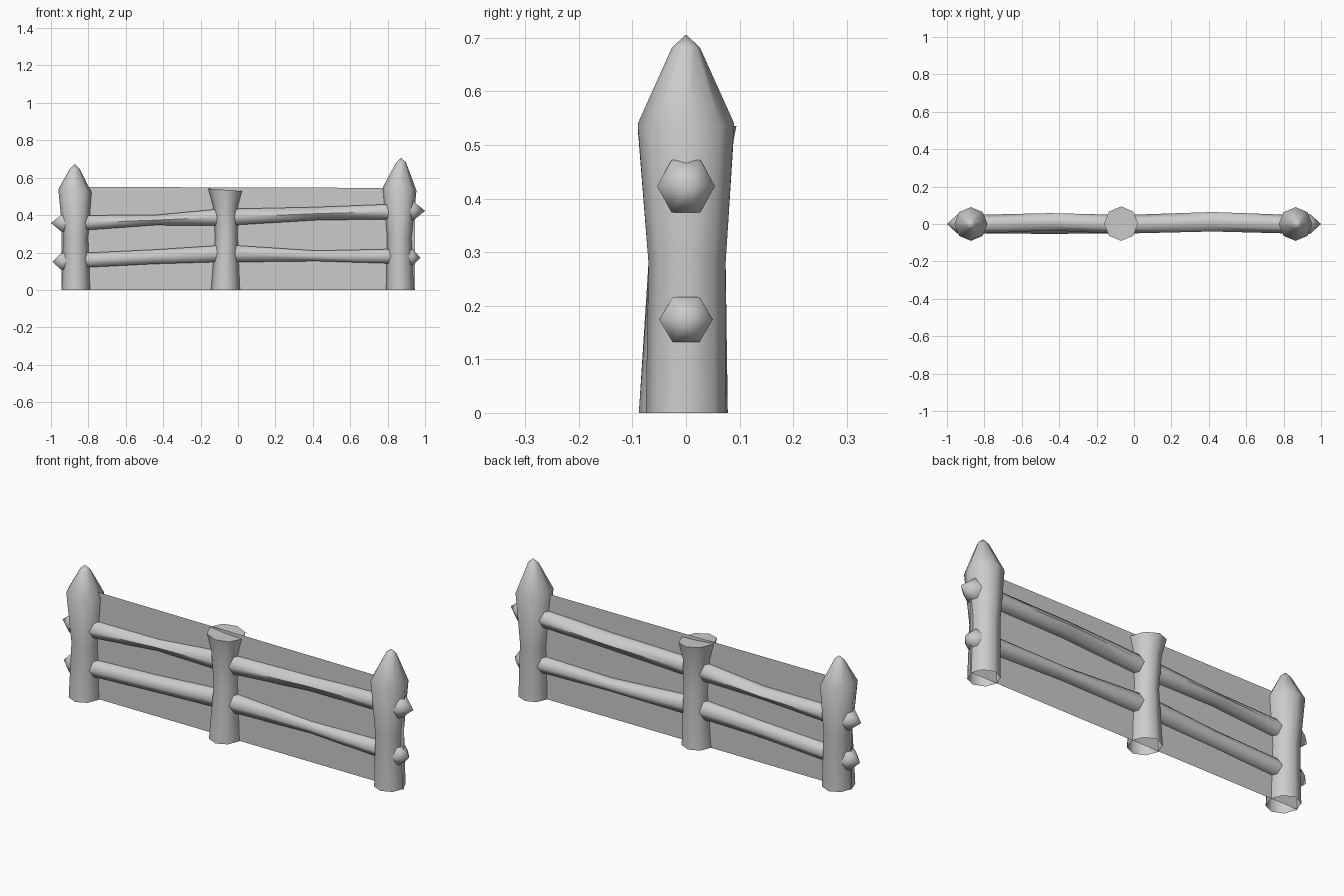
import bpy, bmesh
from math import sin, cos, pi, radians

if "Cube" in bpy.data.objects:
    bpy.data.objects.remove(bpy.data.objects["Cube"])


def finish(name, bm, angle=65):
    bmesh.ops.recalc_face_normals(bm, faces=bm.faces)
    me = bpy.data.meshes.new(name)
    bm.to_mesh(me)
    bm.free()
    ob = bpy.data.objects.new(name, me)
    bpy.context.collection.objects.link(ob)
    bpy.ops.object.select_all(action='DESELECT')
    ob.select_set(True)
    bpy.context.view_layer.objects.active = ob
    bpy.ops.object.shade_smooth_by_angle(angle=radians(angle))
    return ob


def loft(name, rings, start=None, end=None, angle=65):
    """Bridge rings of points; optionally close the ends to a single point."""
    bm = bmesh.new()
    loops = [[bm.verts.new(p) for p in r] for r in rings]
    n = len(loops[0])
    for a, b in zip(loops, loops[1:]):
        for i in range(n):
            j = (i + 1) % n
            bm.faces.new((a[i], a[j], b[j], b[i]))
    for tip, ring in ((start, loops[0]), (end, loops[-1])):
        if tip:
            v = bm.verts.new(tip)
            for i in range(n):
                bm.faces.new((ring[i], ring[(i + 1) % n], v))
    return finish(name, bm, angle)


def post_ring(x, y, z, rx, ry, tilt=0):
    return [(x + rx * cos(i * pi / 4), y + ry * sin(i * pi / 4),
             z + tilt * cos(i * pi / 4)) for i in range(8)]


def rail_ring(x, y, z, ry, rz):
    # hexagon with flat top and bottom
    return [(x, y + ry * cos(i * pi / 3), z + rz / 0.866 * sin(i * pi / 3))
            for i in range(6)]


# pointed end posts, open underneath
loft("left_post", [
    post_ring(-0.867, -0.005, 0, 0.076, 0.083),
    post_ring(-0.868, 0.002, 0.28, 0.067, 0.072),
    post_ring(-0.872, 0, 0.53, 0.089, 0.09, -0.008),
    post_ring(-0.873, 0, 0.648, 0.026, 0.026)],
    end=(-0.873, 0, 0.672))
loft("right_post", [
    post_ring(0.866, 0, 0, 0.074, 0.075),
    post_ring(0.863, 0.002, 0.28, 0.066, 0.072),
    post_ring(0.864, 0, 0.54, 0.09, 0.09, -0.008),
    post_ring(0.872, 0, 0.682, 0.026, 0.026)],
    end=(0.872, 0, 0.706))

# flared middle post with a slightly dished top
loft("middle_post", [
    post_ring(-0.067, -0.005, 0, 0.077, 0.083),
    post_ring(-0.062, 0, 0.28, 0.06, 0.068),
    post_ring(-0.067, 0, 0.45, 0.067, 0.077),
    post_ring(-0.069, 0.002, 0.535, 0.091, 0.092, -0.007)],
    end=(-0.069, 0, 0.532), angle=50)

# hexagonal rails with pointed ends
loft("upper_rail", [
    rail_ring(-0.945, 0, 0.357, 0.05, 0.044),
    rail_ring(-0.8, 0, 0.36, 0.05, 0.039),
    rail_ring(-0.45, 0.012, 0.373, 0.046, 0.027),
    rail_ring(-0.12, 0, 0.388, 0.05, 0.043),
    rail_ring(0, 0, 0.391, 0.05, 0.043),
    rail_ring(0.42, 0.012, 0.408, 0.052, 0.035),
    rail_ring(0.8, 0, 0.418, 0.05, 0.04),
    rail_ring(0.94, 0, 0.423, 0.054, 0.049)],
    start=(-1, 0, 0.357), end=(1, 0, 0.423))
loft("lower_rail", [
    rail_ring(-0.945, 0, 0.152, 0.05, 0.044),
    rail_ring(-0.8, 0, 0.16, 0.05, 0.039),
    rail_ring(-0.45, -0.005, 0.177, 0.048, 0.038),
    rail_ring(-0.12, 0, 0.193, 0.05, 0.044),
    rail_ring(0, 0, 0.193, 0.05, 0.044),
    rail_ring(0.42, 0.01, 0.182, 0.04, 0.028),
    rail_ring(0.8, 0, 0.18, 0.05, 0.038),
    rail_ring(0.935, 0, 0.174, 0.05, 0.042)],
    start=(-0.992, 0, 0.15), end=(0.976, 0, 0.172))

# thin infill panel through the middle of the fence
bm = bmesh.new()
bm.faces.new([bm.verts.new(p) for p in (
    (-0.943, 0, 0), (0.946, 0, 0), (0.946, 0, 0.545), (-0.943, 0, 0.551))])
finish("infill_panel", bm)
